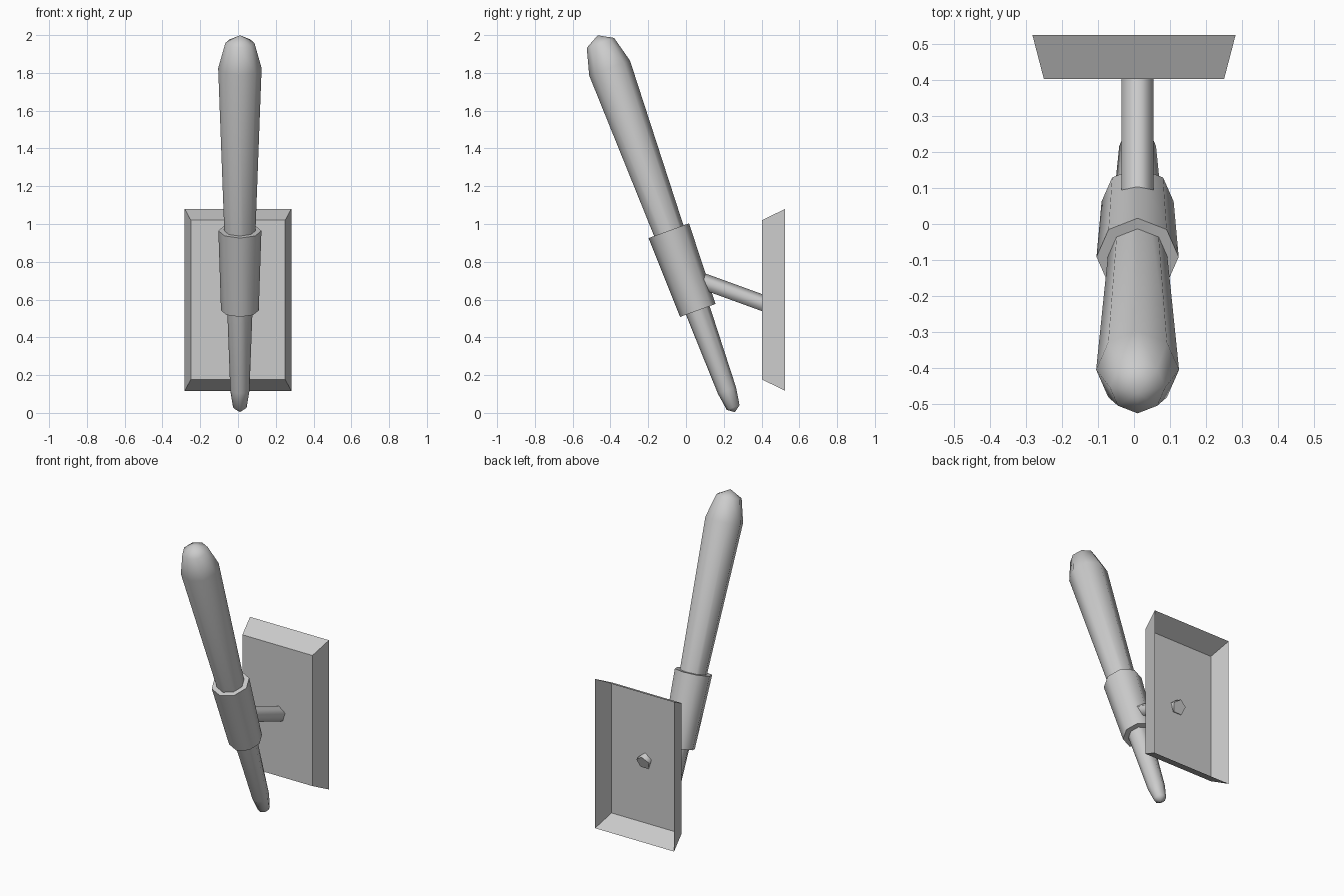
import bpy, bmesh, math
from mathutils import Matrix, Vector

cube = bpy.data.objects.get("Cube")
if cube:
    bpy.data.objects.remove(cube, do_unlink=True)

grey = bpy.data.materials.new("grey")
grey.use_nodes = True
colour = (0.6, 0.6, 0.6, 1)
grey.diffuse_color = colour
grey.node_tree.nodes["Principled BSDF"].inputs["Base Color"].default_value = colour

TILT = math.radians(20)
OFFSET_X = 0.01


def finish(name, bm, smooth=None):
    mesh = bpy.data.meshes.new(name)
    bm.to_mesh(mesh)
    bm.free()
    mesh.materials.append(grey)
    obj = bpy.data.objects.new(name, mesh)
    bpy.context.collection.objects.link(obj)
    if smooth:
        bpy.ops.object.select_all(action="DESELECT")
        obj.select_set(True)
        bpy.context.view_layer.objects.active = obj
        bpy.ops.object.shade_smooth_by_angle(angle=math.radians(smooth))
    return obj


def lathe(name, profile, sides, matrix, smooth):
    """Closed faceted solid from (radius, height) pairs around local z."""
    bm = bmesh.new()
    rings = []
    for r, h in profile:
        count = sides if r else 1
        rings.append([bm.verts.new((r * math.sin(math.tau * i / sides),
                                    r * math.cos(math.tau * i / sides), h))
                      for i in range(count)])
    for a, b in zip(rings, rings[1:]):
        for i in range(sides):
            j = (i + 1) % sides
            corners = [a[i % len(a)], a[j % len(a)], b[j % len(b)], b[i % len(b)]]
            bm.faces.new(list(dict.fromkeys(corners)))
    for ring in (rings[0], rings[-1]):
        if len(ring) > 1:
            bm.faces.new(ring)
    bmesh.ops.recalc_face_normals(bm, faces=bm.faces)
    bm.transform(matrix)
    return finish(name, bm, smooth)


# Tilted shaft axis, measured from the lower end of the collar
axis = Matrix.Translation((OFFSET_X, 0.0625, 0.5425)) @ Matrix.Rotation(TILT, 4, "X")

# Tapered shaft with rounded tip and head
lathe("shaft", [(0, -0.573), (0.036, -0.547), (0.051, -0.45),
                (0.115, 1.365), (0.077, 1.507), (0, 1.55)], 8, axis, 75)

# Sleeve holding the shaft
lathe("collar", [(0.1, 0), (0.114, 0.449)], 8, axis, 50)

# Five-sided arm sloping down from the collar to the wall plate
arm_axis = (Matrix.Translation((OFFSET_X, 0.4, 0.58))
            @ Matrix.Rotation(-math.pi / 2 - TILT, 4, "X")
            @ Matrix.Rotation(math.pi, 4, "Z"))
lathe("arm", [(0.047, -0.4), (0.047, 0.025)], 5, arm_axis, 75)

# Wall plate: a bevelled tray, open at the back
bm = bmesh.new()
loops = []
for half_x, y, low, high in ((0.25, 0.402, 0.177, 1.02), (0.282, 0.525, 0.117, 1.08)):
    loops.append([bm.verts.new(p) for p in ((-half_x, y, low), (half_x, y, low),
                                            (half_x, y, high), (-half_x, y, high))])
front, rim = loops
bm.faces.new(front)
for i in range(4):
    j = (i + 1) % 4
    bm.faces.new((front[j], front[i], rim[i], rim[j]))
finish("wall_plate", bm)
